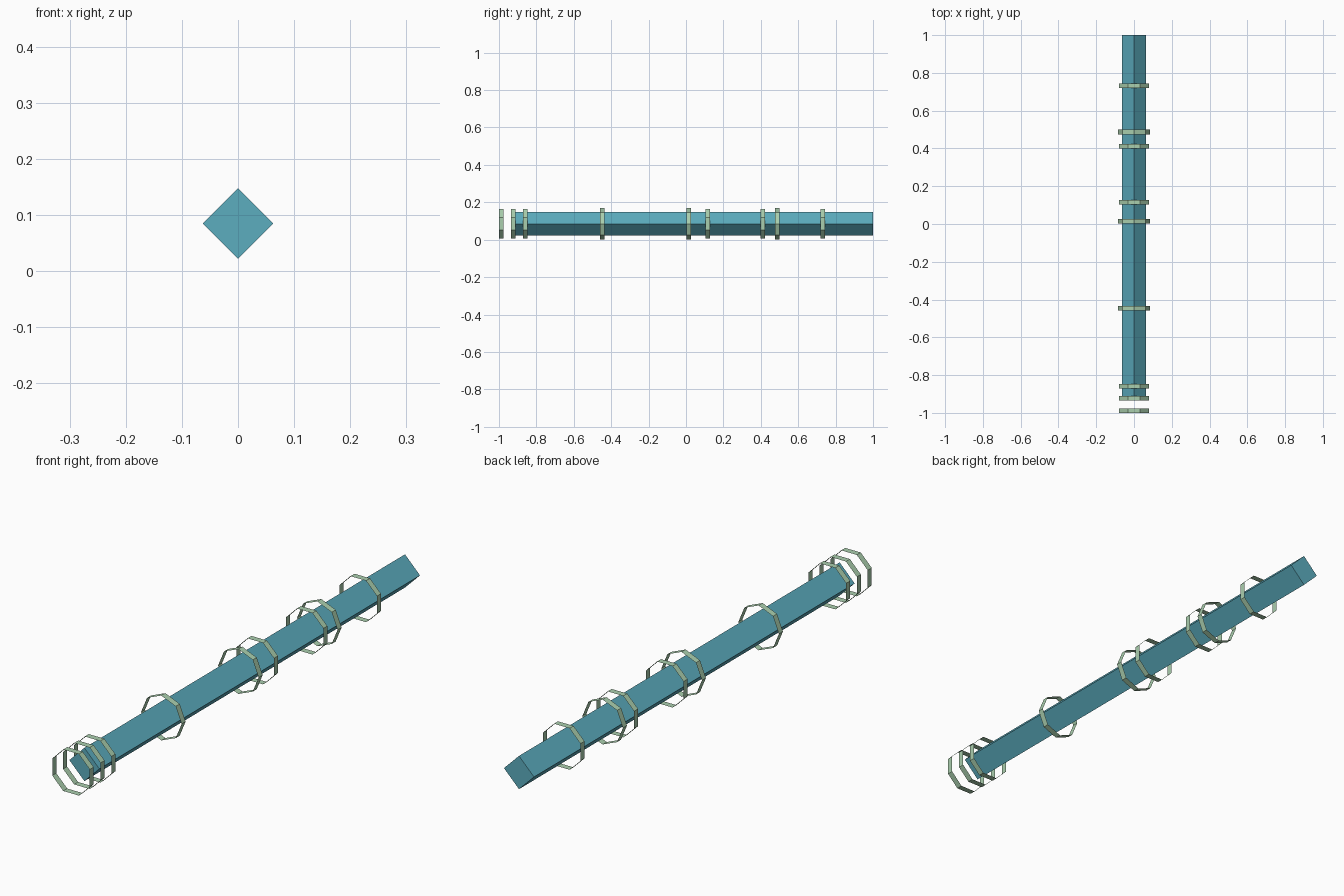
import bpy, math

if "Cube" in bpy.data.objects:
    bpy.data.objects.remove(bpy.data.objects["Cube"])

HEIGHT = 0.085      # height of the common axis
RING_RADIUS = 0.085
RING_WIDTH = 0.024


def material(name, colour):
    m = bpy.data.materials.new(name)
    m.diffuse_color = (*colour, 1)
    m.use_nodes = True
    m.node_tree.nodes["Principled BSDF"].inputs["Base Color"].default_value = m.diffuse_color
    return m


teal = material("teal", (0.107, 0.42, 0.52))
sage = material("sage green", (0.40, 0.62, 0.42))


def prism(name, sides, radius, y0, y1, turn, mat, capped):
    """Straight prism along y; uncapped ones are thin open bands."""
    verts = []
    for y in (y0, y1):
        for i in range(sides):
            a = turn + 2 * math.pi * i / sides
            verts.append((radius * math.cos(a), y, HEIGHT + radius * math.sin(a)))
    faces = [(i, i + sides, (i + 1) % sides + sides, (i + 1) % sides)
             for i in range(sides)]
    if capped:
        faces += [tuple(range(sides)), tuple(reversed(range(sides, 2 * sides)))]
    mesh = bpy.data.meshes.new(name)
    mesh.from_pydata(verts, [], faces)
    mesh.materials.append(mat)
    obj = bpy.data.objects.new(name, mesh)
    bpy.context.collection.objects.link(obj)
    return obj


# Square bar standing on its edge
prism("bar", 4, 0.063, -0.92, 1.0, 0, teal, True)

# Octagonal bands: flat side up, or corner up
flat_up = (-0.988, -0.923, -0.859, 0.115, 0.411, 0.732)
corner_up = (-0.447, 0.014, 0.487)
for positions, turn, label in ((flat_up, math.pi / 8, "flat_band"),
                               (corner_up, 0, "corner_band")):
    for n, y in enumerate(positions, 1):
        prism(f"{label}_{n}", 8, RING_RADIUS, y - RING_WIDTH / 2,
              y + RING_WIDTH / 2, turn, sage, False)
